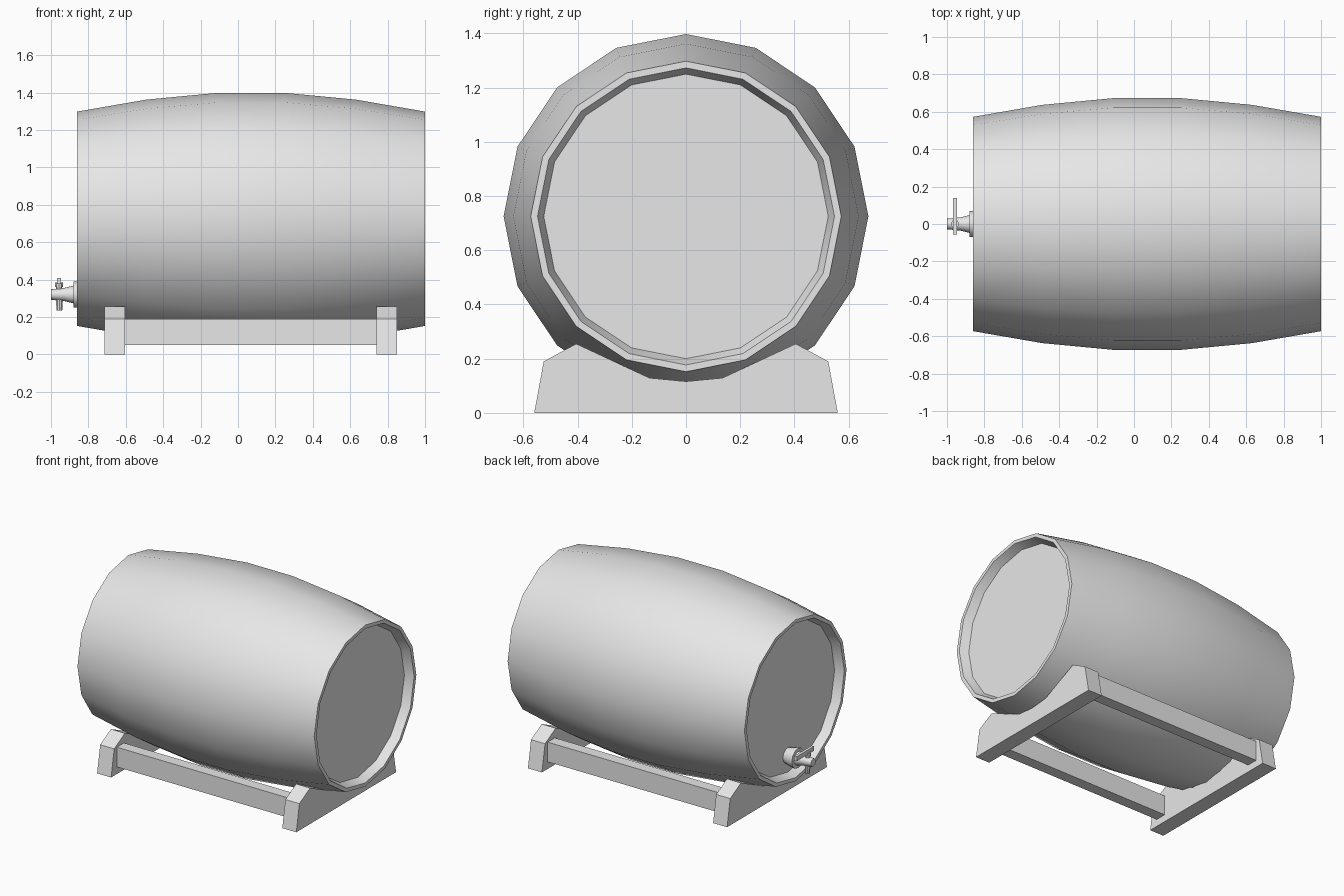
import bpy
import bmesh
from math import sin, cos, pi, radians
from mathutils import Matrix, Vector

cube = bpy.data.objects.get("Cube")
if cube:
    bpy.data.objects.remove(cube, do_unlink=True)

grey = bpy.data.materials.new("plain_grey")
grey.use_nodes = True
grey.diffuse_color = (0.8, 0.8, 0.8, 1)
grey.node_tree.nodes["Principled BSDF"].inputs["Base Color"].default_value = (0.8, 0.8, 0.8, 1)


def finish(name, bm, smooth=False):
    bmesh.ops.recalc_face_normals(bm, faces=bm.faces)
    mesh = bpy.data.meshes.new(name)
    bm.to_mesh(mesh)
    bm.free()
    mesh.materials.append(grey)
    if smooth:
        mesh.shade_smooth()
        mesh.set_sharp_from_angle(angle=radians(35))
    obj = bpy.data.objects.new(name, mesh)
    bpy.context.collection.objects.link(obj)
    return obj


def lathe(name, profile, sides, centre, axis="X"):
    """Revolve (position, radius) pairs about an axis and cap both ends."""
    bm = bmesh.new()
    rings = []
    for pos, r in profile:
        ring = []
        for i in range(sides):
            a = 2 * pi * i / sides
            p = (pos, r * sin(a), r * cos(a)) if axis == "X" else (r * sin(a), r * cos(a), pos)
            ring.append(bm.verts.new(Vector(p) + Vector(centre)))
        rings.append(ring)
    for a, b in zip(rings, rings[1:]):
        for i in range(sides):
            j = (i + 1) % sides
            bm.faces.new((a[i], a[j], b[j], b[i]))
    bm.faces.new(rings[0])
    bm.faces.new(rings[-1])
    return finish(name, bm, True)


def box(name, lo, hi):
    lo, hi = Vector(lo), Vector(hi)
    bm = bmesh.new()
    bmesh.ops.create_cube(bm, size=1, matrix=Matrix.Translation((lo + hi) / 2)
                          @ Matrix.Diagonal((*(hi - lo), 1)))
    return finish(name, bm)


# Barrel: bulging staves, flat rims and recessed heads, symmetric about its middle
half = [(0.87, 0.525), (0.93, 0.548), (0.93, 0.573), (0.56, 0.637), (0.18, 0.673)]
half[0] = (0.87, 0.525)
profile = [(-x, r) for x, r in half] + half[::-1]
lathe("barrel", profile, 16, (0.07, 0, 0.725))

# Cradle ends: saddle-shaped boards
right_side = [(0.56, 0), (0.525, 0.19), (0.405, 0.255), (0.135, 0.129)]
outline = right_side + [(0, 0.116)] + [(-y, z) for y, z in right_side[::-1]]
for name, x in (("cradle_end_right", -0.715), ("cradle_end_left", 0.74)):
    bm = bmesh.new()
    face = bm.faces.new([bm.verts.new((x, y, z)) for y, z in outline])
    moved = bmesh.ops.extrude_face_region(bm, geom=[face])["geom"]
    bmesh.ops.translate(bm, vec=(0.11, 0, 0),
                        verts=[v for v in moved if isinstance(v, bmesh.types.BMVert)])
    bm.faces.ensure_lookup_table()
    if not face.is_valid or len([f for f in bm.faces if len(f.verts) > 4]) < 2:
        bm.faces.new([v for v in bm.verts if abs(v.co.x - x) < 1e-5])
    finish(name, bm)

# Cradle rails
for name, y in (("rail_front", -0.455), ("rail_back", 0.455)):
    box(name, (-0.61, y - 0.04, 0.05), (0.745, y + 0.04, 0.19))

# Tap: flange, tapering body, spout, valve collar and blade handle
lathe("tap_flange", [(-0.80, 0.055), (-0.86, 0.07), (-0.88, 0.07)], 12, (0, 0, 0.32))
lathe("tap_body", [(-0.87, 0.05), (-0.925, 0.036), (-1.0, 0.028)], 12, (0, 0, 0.32))
lathe("tap_spout", [(0.235, 0.016), (0.30, 0.02)], 10, (-0.955, 0, 0), "Z")
lathe("tap_collar", [(0.33, 0.016), (0.36, 0.016), (0.36, 0.022), (0.385, 0.022)],
      10, (-0.957, 0, 0), "Z")
box("tap_handle", (-0.967, -0.055, 0.375), (-0.947, 0.138, 0.407))
